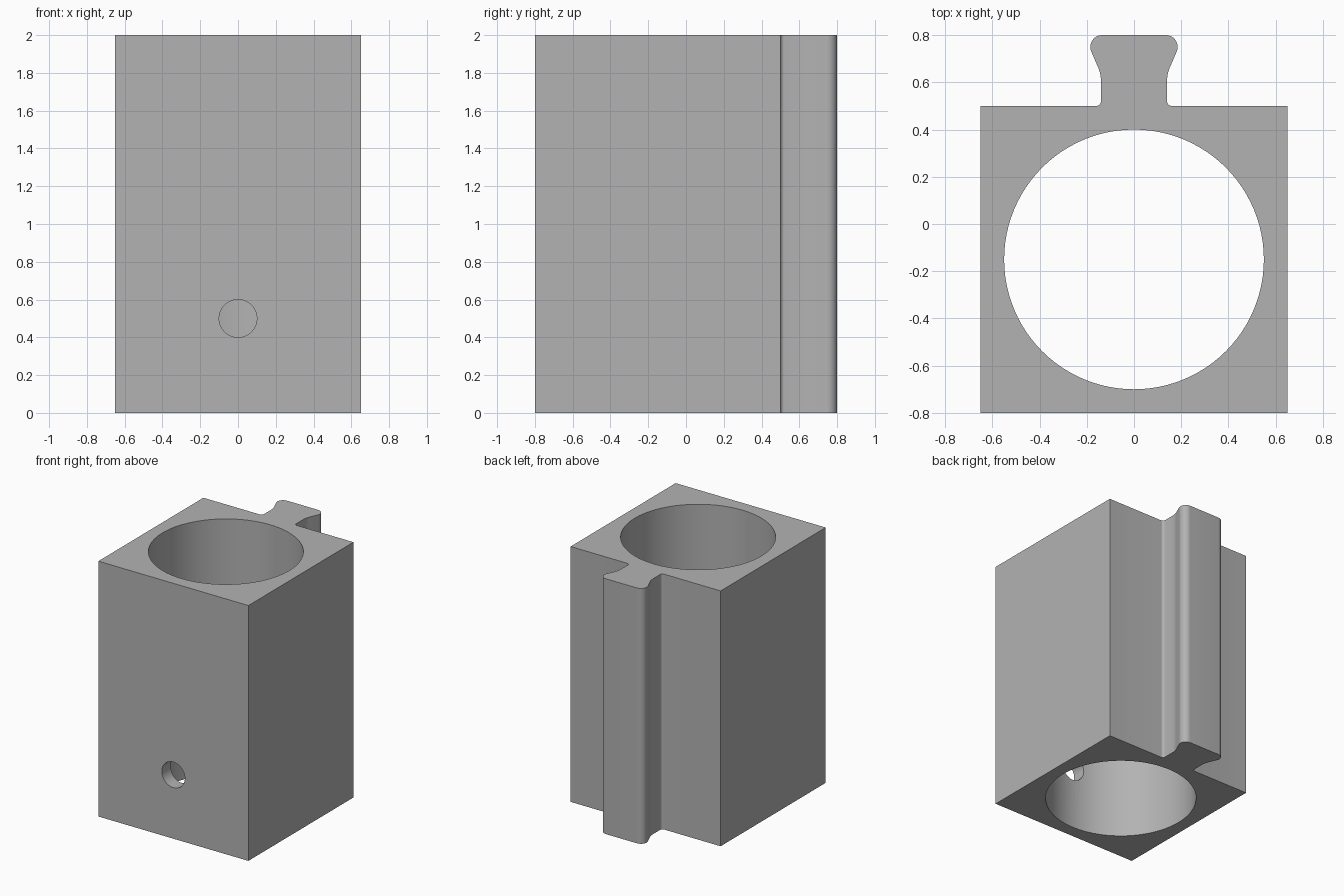
import bpy, bmesh, math
from mathutils import Vector

cube = bpy.data.objects.get("Cube")
if cube:
    bpy.data.objects.remove(cube, do_unlink=True)

HEIGHT = 2.0
BORE_Y = -0.15

grey = bpy.data.materials.new("plain_grey")
grey.use_nodes = True
colour = (0.45, 0.45, 0.45, 1)
grey.diffuse_color = colour
grey.node_tree.nodes["Principled BSDF"].inputs["Base Color"].default_value = colour


def arc(cx, cy, r, start, end, steps):
    """Points on an arc, angles in degrees."""
    angles = [math.radians(start + (end - start) * i / steps) for i in range(steps + 1)]
    return [(cx + r * math.cos(a), cy + r * math.sin(a)) for a in angles]


def cutter(name, radius, depth, location, rotation=(0, 0, 0), sides=96):
    bpy.ops.mesh.primitive_cylinder_add(vertices=sides, radius=radius, depth=depth,
                                        location=location, rotation=rotation)
    ob = bpy.context.object
    ob.name = name
    ob.hide_render = True
    return ob


# Right half of the outline: block corner, root fillet, flared neck, rounded head
half = [(0.65, -0.8), (0.65, 0.5)]
half += arc(0.16, 0.52, 0.02, 270, 180, 6)
half += arc(0.29, 0.605, 0.15, 180, 160, 6)
half += arc(0.135, 0.75, 0.05, -20, 90, 14)
outline = half + [(-x, y) for x, y in reversed(half)]

# Block and rail extruded as one body
bm = bmesh.new()
base = bm.faces.new([bm.verts.new((x, y, 0)) for x, y in outline])
top = bmesh.ops.extrude_face_region(bm, geom=[base])
bmesh.ops.translate(bm, vec=Vector((0, 0, HEIGHT)),
                    verts=[v for v in top["geom"] if isinstance(v, bmesh.types.BMVert)])
bmesh.ops.recalc_face_normals(bm, faces=bm.faces)
mesh = bpy.data.meshes.new("block_with_rail")
bm.to_mesh(mesh)
bm.free()
body = bpy.data.objects.new("block_with_rail", mesh)
bpy.context.collection.objects.link(body)
mesh.materials.append(grey)

# Vertical bore and the small hole through the front wall
cutters = [
    cutter("bore_cutter", 0.55, HEIGHT + 0.4, (0, BORE_Y, HEIGHT / 2)),
    cutter("front_hole_cutter", 0.1, 0.6, (0, -0.8, 0.5), (math.pi / 2, 0, 0), 48),
]
for tool in cutters:
    tool.data.materials.append(grey)
    mod = body.modifiers.new(tool.name, 'BOOLEAN')
    mod.operation = 'DIFFERENCE'
    mod.solver = 'EXACT'
    mod.object = tool

# Apply the cuts, drop the cutters and smooth the curved walls
bpy.ops.object.select_all(action='DESELECT')
body.select_set(True)
bpy.context.view_layer.objects.active = body
for mod in list(body.modifiers):
    bpy.ops.object.modifier_apply(modifier=mod.name)
for tool in cutters:
    bpy.data.objects.remove(tool, do_unlink=True)
bpy.ops.object.shade_smooth_by_angle(angle=math.radians(30))
